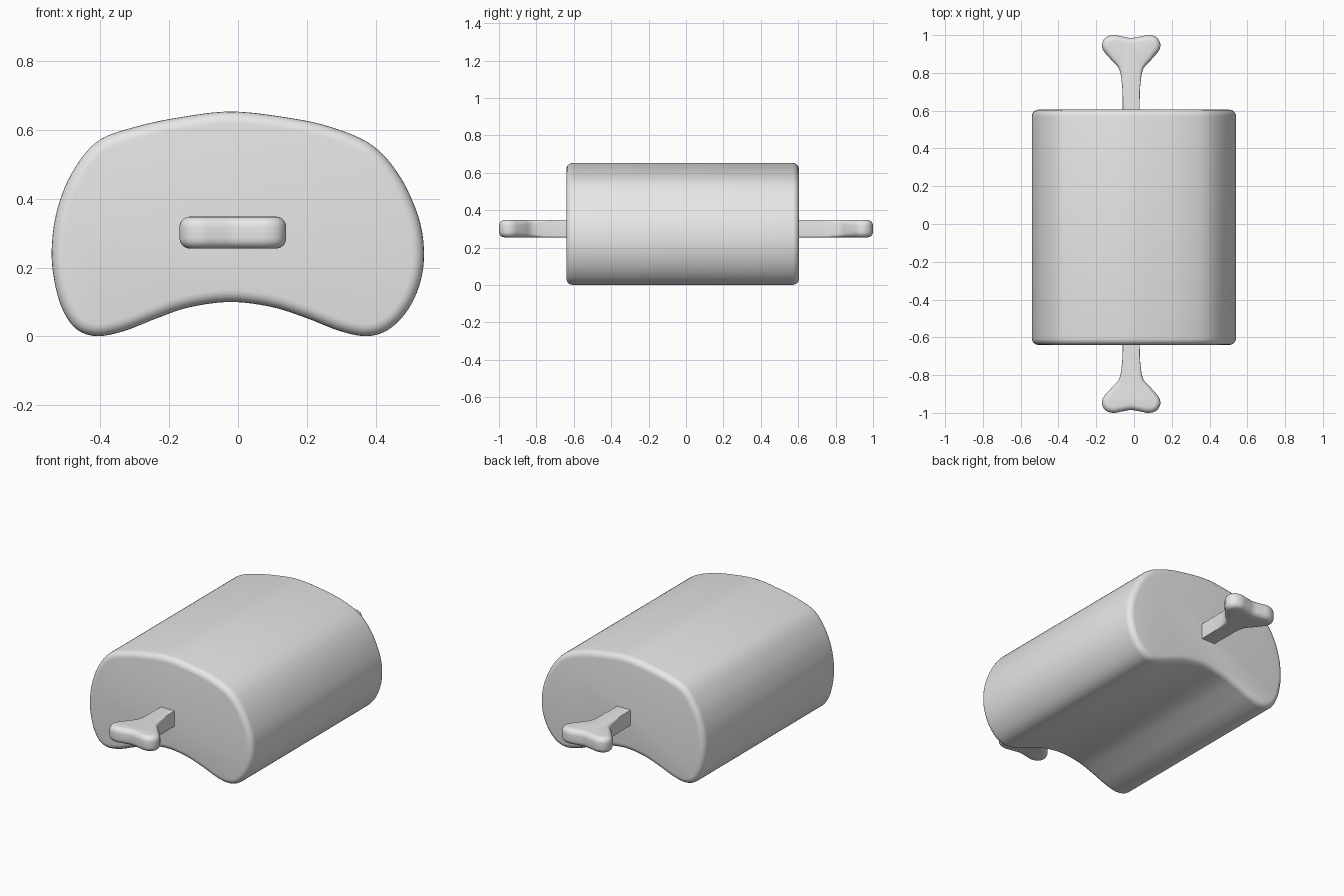
import bpy
import bmesh
import math
from mathutils import Vector

cube = bpy.data.objects.get("Cube")
if cube:
    bpy.data.objects.remove(cube, do_unlink=True)

grey = bpy.data.materials.new("plain grey")
grey.diffuse_color = (0.8, 0.8, 0.8, 1)
grey.use_nodes = True
grey.node_tree.nodes["Principled BSDF"].inputs["Base Color"].default_value = (0.8, 0.8, 0.8, 1)


def smooth_loop(points, steps=6):
    """Closed Catmull-Rom curve through the given 2D points."""
    pts = [Vector(p) for p in points]
    n = len(pts)
    out = []
    for i in range(n):
        a, b, c, d = (pts[(i + k) % n] for k in (-1, 0, 1, 2))
        for s in range(steps):
            t = s / steps
            out.append(0.5 * (2 * b + (c - a) * t + (2 * a - 5 * b + 4 * c - d) * t ** 2
                              + (3 * b - a - 3 * c + d) * t ** 3))
    return out


def rounded_slab(name, outline, low, high, radius, place, steps=5):
    """Extrude a counter-clockwise outline, rounding the rims by radius(point)."""
    n = len(outline)
    normals = []
    for i in range(n):
        t = (outline[(i + 1) % n] - outline[i - 1]).normalized()
        normals.append(Vector((t.y, -t.x)))
    bm = bmesh.new()
    rings = []
    for end, sign in ((low, 1), (high, -1)):
        angles = [math.pi / 2 * k / steps for k in range(steps + 1)]
        for a in angles if sign > 0 else reversed(angles):
            ring = []
            for p, normal in zip(outline, normals):
                r = radius(p)
                q = p - normal * r * (1 - math.sin(a))
                ring.append(bm.verts.new(place(q.x, q.y, end + sign * r * (1 - math.cos(a)))))
            rings.append(ring)
    for lower, upper in zip(rings, rings[1:]):
        for i in range(n):
            j = (i + 1) % n
            bm.faces.new((lower[i], lower[j], upper[j], upper[i]))
    bm.faces.new(rings[0][::-1])
    bm.faces.new(rings[-1])
    bmesh.ops.recalc_face_normals(bm, faces=bm.faces)
    mesh = bpy.data.meshes.new(name)
    bm.to_mesh(mesh)
    bm.free()
    mesh.materials.append(grey)
    obj = bpy.data.objects.new(name, mesh)
    bpy.context.collection.objects.link(obj)
    bpy.ops.object.select_all(action="DESELECT")
    obj.select_set(True)
    bpy.context.view_layer.objects.active = obj
    bpy.ops.object.shade_smooth_by_angle(angle=math.radians(35))
    return obj


# Meat body: arched bean section extruded front to back
section = [
    (0.54, 0.25), (0.523, 0.35), (0.47, 0.465), (0.39, 0.555), (0.27, 0.608),
    (0.14, 0.636), (-0.02, 0.653), (-0.17, 0.636), (-0.30, 0.608), (-0.41, 0.565),
    (-0.485, 0.47), (-0.527, 0.36), (-0.541, 0.25), (-0.533, 0.16), (-0.51, 0.08),
    (-0.47, 0.022), (-0.41, 0.001), (-0.33, 0.016), (-0.235, 0.053), (-0.14, 0.085),
    (-0.02, 0.10), (0.10, 0.085), (0.20, 0.053), (0.295, 0.016), (0.375, 0.001),
    (0.44, 0.022), (0.495, 0.08), (0.53, 0.16),
]
rounded_slab("meat_body", smooth_loop(section), -0.64, 0.605,
             lambda p: 0.035, lambda u, v, w: (u, w, v))

# Bone: one quarter of the outline, mirrored to both sides and both ends
quarter = [
    (0.045, 0.3), (0.045, 0.62), (0.049, 0.74), (0.064, 0.82), (0.105, 0.868),
    (0.147, 0.918), (0.154, 0.955), (0.135, 0.987), (0.095, 1.0), (0.045, 0.992), (0, 0.985),
]
end_half = quarter + [(-x, y) for x, y in quarter[-2::-1]]
bone_outline = end_half + [(-x, -y) for x, y in end_half]


def bone_rounding(p):
    # Crisp shaft, soft knuckles
    t = min(max((abs(p.y) - 0.72) / 0.18, 0), 1)
    return 0.003 + 0.027 * t


rounded_slab("bone", smooth_loop(bone_outline), 0.255, 0.348,
             bone_rounding, lambda u, v, w: (u - 0.015, v, w))
